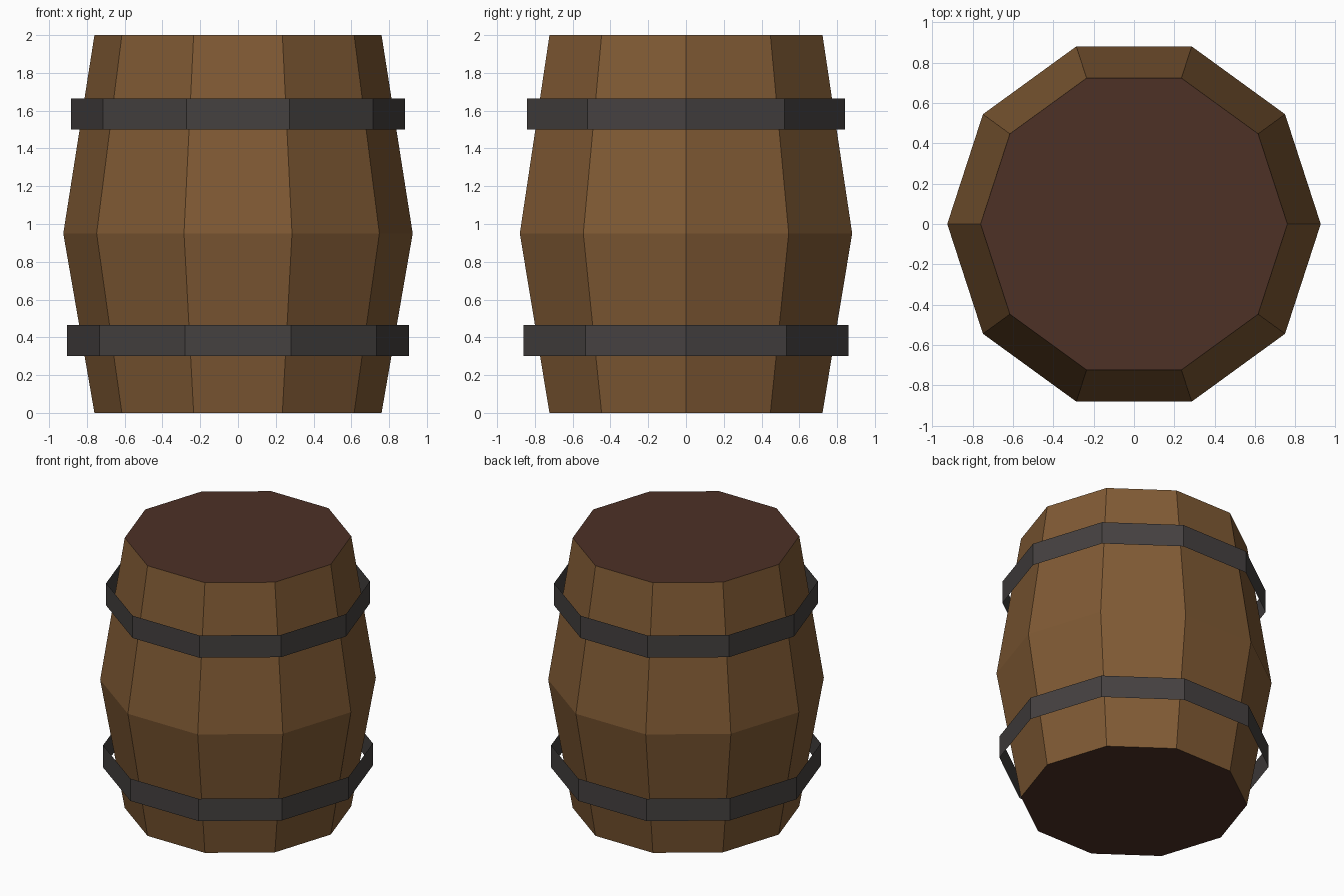
import bpy
import math

if "Cube" in bpy.data.objects:
    bpy.data.objects.remove(bpy.data.objects["Cube"])

SIDES = 10


def srgb(r, g, b):
    def lin(c):
        c /= 255
        return c / 12.92 if c <= 0.04045 else ((c + 0.055) / 1.055) ** 2.4
    return (lin(r), lin(g), lin(b), 1.0)


def material(name, rgb):
    m = bpy.data.materials.new(name)
    m.diffuse_color = srgb(*rgb)
    m.use_nodes = True
    m.node_tree.nodes["Principled BSDF"].inputs["Base Color"].default_value = m.diffuse_color
    return m


def lathe(name, profile, mats, caps=False):
    """Sweep (radius, height) points around z with flat sides."""
    verts = [(r * math.cos(math.tau * i / SIDES), r * math.sin(math.tau * i / SIDES), z)
             for r, z in profile for i in range(SIDES)]
    faces = []
    for k in range(len(profile) - 1):
        a, b = k * SIDES, (k + 1) * SIDES
        for i in range(SIDES):
            j = (i + 1) % SIDES
            faces.append((a + i, a + j, b + j, b + i))
    if caps:
        top = (len(profile) - 1) * SIDES
        faces.append(tuple(reversed(range(SIDES))))
        faces.append(tuple(range(top, top + SIDES)))
    mesh = bpy.data.meshes.new(name)
    mesh.from_pydata(verts, [], faces)
    for m in mats:
        mesh.materials.append(m)
    if caps:
        # flat ends take the second colour
        for p in mesh.polygons:
            p.material_index = 1 if abs(p.normal.z) > 0.9 else 0
    obj = bpy.data.objects.new(name, mesh)
    bpy.context.collection.objects.link(obj)
    return obj


wood = material("stave_wood", (128, 90, 52))
lid = material("dark_lid_wood", (77, 49, 38))
iron = material("dark_iron", (69, 65, 64))

# Barrel body with bulging staves and flat ends
lathe("barrel_body", [(0.76, 0), (0.925, 0.95), (0.76, 2.0)], [wood, lid], caps=True)

# Hoops: thin open bands standing off the staves
lathe("lower_hoop", [(0.905, 0.30), (0.905, 0.465)], [iron])
lathe("upper_hoop", [(0.885, 1.50), (0.885, 1.665)], [iron])
